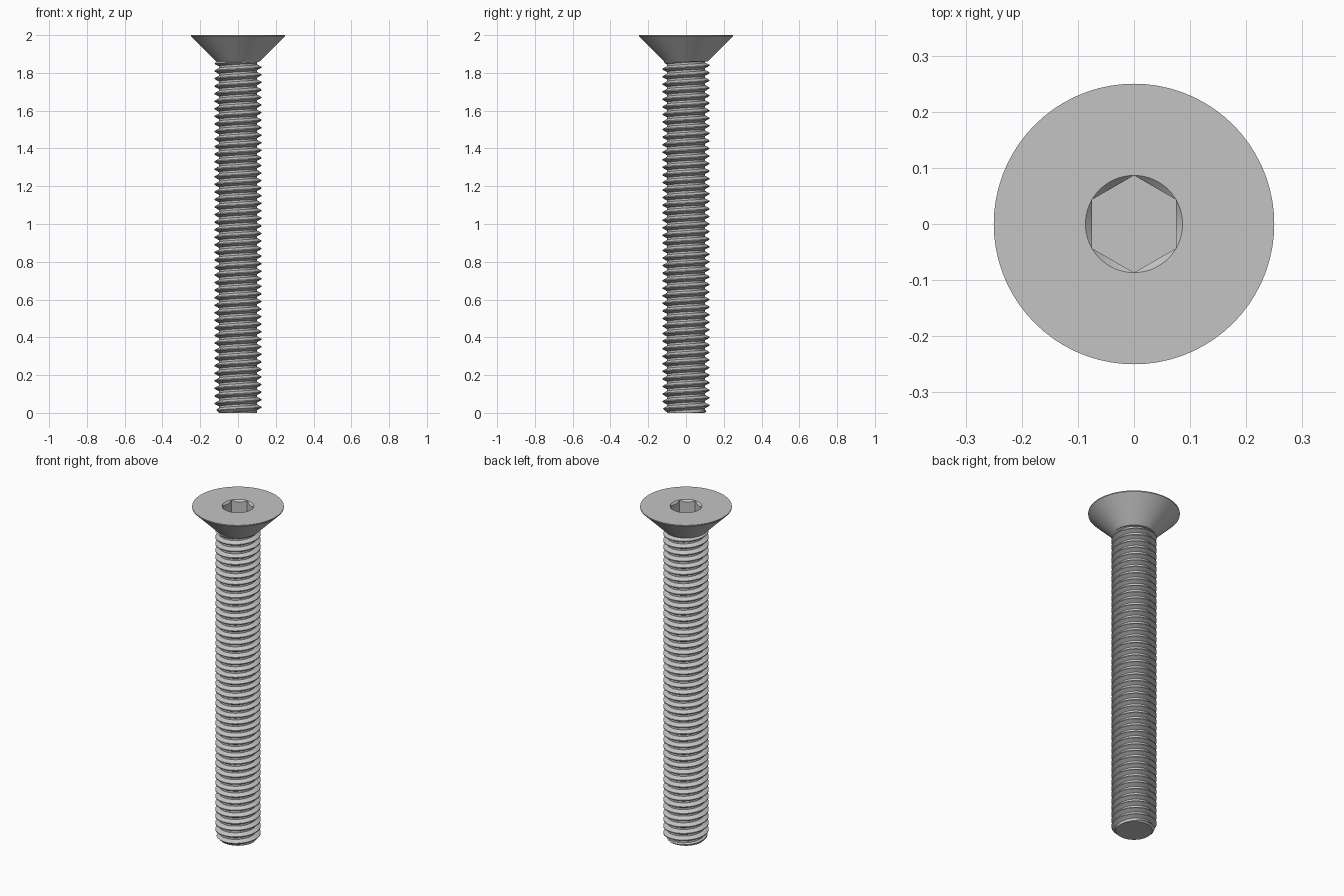
import bpy, bmesh, math

cube = bpy.data.objects.get("Cube")
if cube:
    bpy.data.objects.remove(cube, do_unlink=True)

SEGMENTS = 72
PITCH = 0.04
CREST, ROOT, TIP = 0.124, 0.101, 0.1
NECK_Z, NECK_R = 1.86, 0.115
HEAD_R, RIM_Z, TOP_Z = 0.25, 1.994, 2.0
HEX_FLAT, SOCKET_Z = 0.075, 1.885
HEX_CORNER = HEX_FLAT / math.cos(math.pi / 6)

steel = bpy.data.materials.new("steel grey")
steel.use_nodes = True
colour = (0.55, 0.55, 0.55, 1)
steel.diffuse_color = colour
steel.node_tree.nodes["Principled BSDF"].inputs["Base Color"].default_value = colour


def skin(bm, rings):
    """Join rings, each a function angle -> (radius, height)."""
    angles = [math.tau * i / SEGMENTS for i in range(SEGMENTS)]
    rows = []
    for ring in rings:
        row = []
        for a in angles:
            r, z = ring(a)
            row.append(bm.verts.new((r * math.cos(a), r * math.sin(a), z)))
        rows.append(row)
    return rows


def bridge(bm, low, high, shift=False):
    for i in range(SEGMENTS):
        j = (i + 1) % SEGMENTS
        bm.faces.new((low[i], low[j], high[j], high[i]))


def finish(bm, name):
    bmesh.ops.remove_doubles(bm, verts=bm.verts, dist=0.00001)
    mesh = bpy.data.meshes.new(name)
    bm.to_mesh(mesh)
    bm.free()
    mesh.materials.append(steel)
    mesh.shade_smooth()
    mesh.set_sharp_from_angle(angle=math.radians(30))
    obj = bpy.data.objects.new(name, mesh)
    bpy.context.collection.objects.link(obj)


# Countersunk head with a chamfered hexagonal socket
def circle(r, z):
    return lambda a: (r, z)


def hex_radius(a):
    offset = (a + math.pi / 6) % (math.pi / 3) - math.pi / 6
    return HEX_FLAT / math.cos(offset)


def chamfer(a):
    r = hex_radius(a)
    return r, TOP_Z - (HEX_CORNER - r)


bm = bmesh.new()
rows = skin(bm, [circle(TIP, NECK_Z), circle(NECK_R, NECK_Z),
                 circle(HEAD_R, RIM_Z), circle(HEAD_R, TOP_Z),
                 circle(HEX_CORNER, TOP_Z), chamfer,
                 lambda a: (hex_radius(a), SOCKET_Z)])
for low, high in zip(rows, rows[1:]):
    bridge(bm, low, high)
bm.faces.new(rows[-1])
finish(bm, "countersunk_head")


# Threaded shank: a right-handed helix trimmed by the tip chamfer and the neck
def thread_radius(a, z):
    phase = ((z - 0.03) / PITCH - a / math.tau) % 1
    away = min(phase, 1 - phase)                 # distance from the crest
    slope = min(max((away - 1 / 16) / (5 / 16), 0), 1)
    r = CREST + (ROOT - CREST) * slope
    return min(r, TIP + z, NECK_R + NECK_Z - z)


def helix(turn):
    def ring(a):
        z = 0.03 + PITCH * (turn + a / math.tau)
        z = min(max(z, 0), NECK_Z)
        return thread_radius(a, z), z
    return ring


steps = (1 / 16, 7 / 32, 3 / 8, 5 / 8, 25 / 32, 15 / 16)
turns = [t + s for t in range(-3, 48) for s in steps]
bm = bmesh.new()
rows = skin(bm, [helix(t) for t in turns])
for k in range(len(rows) - 1):
    low, high = rows[k], rows[k + 1]
    for i in range(SEGMENTS - 1):
        bm.faces.new((low[i], low[i + 1], high[i + 1], high[i]))
    # The seam joins each row to the row one turn above it
    if k + 1 + len(steps) < len(rows):
        n = k + len(steps)
        bm.faces.new((low[-1], rows[n][0], rows[n + 1][0], high[-1]))
bmesh.ops.remove_doubles(bm, verts=bm.verts, dist=0.00001)
rim = [v for v in bm.verts if v.co.z < 0.000001]
rim.sort(key=lambda v: -math.atan2(v.co.y, v.co.x))
bm.faces.new(rim)
finish(bm, "threaded_shank")
